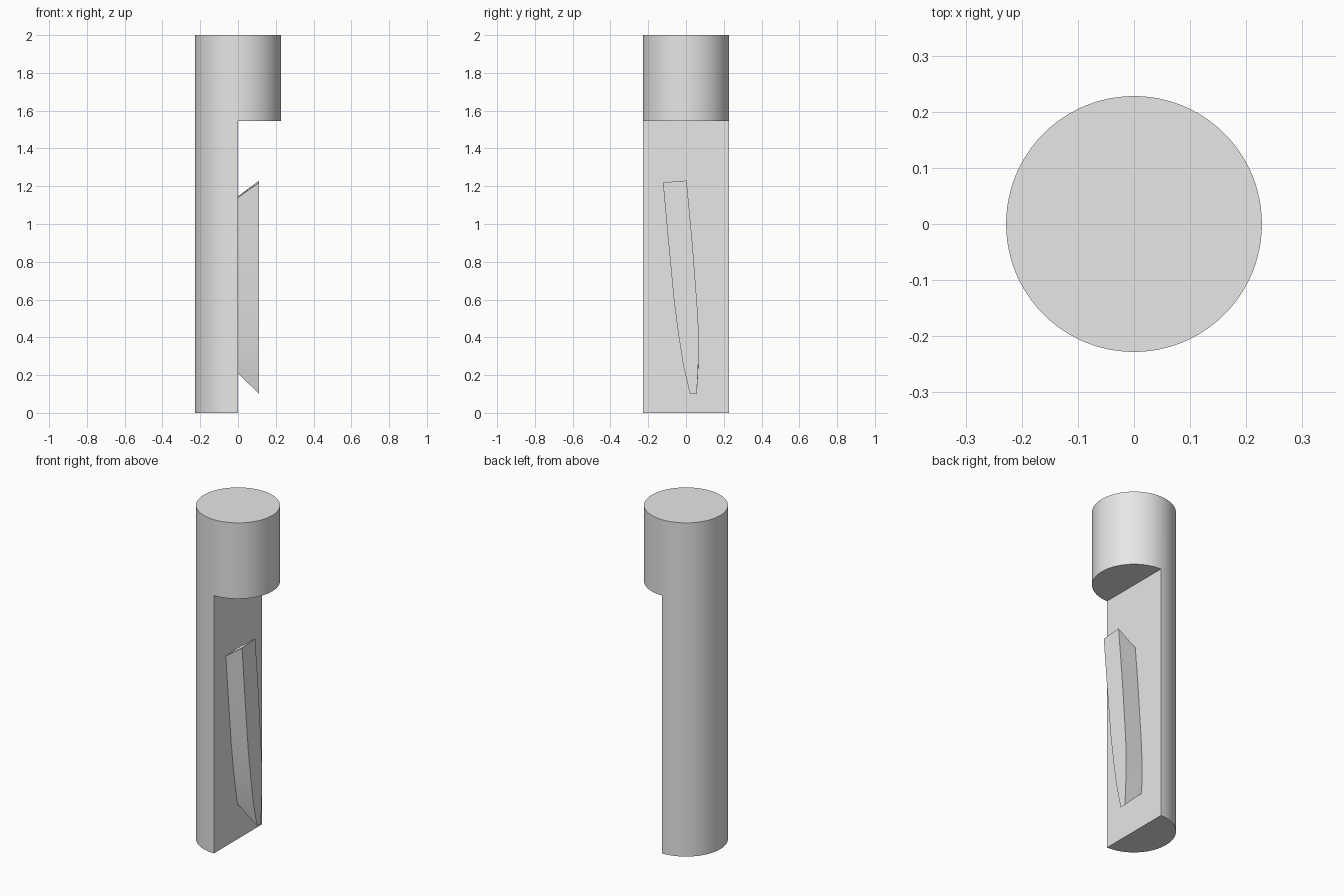
import bpy, bmesh, math

cube = bpy.data.objects.get("Cube")
if cube:
    bpy.data.objects.remove(cube, do_unlink=True)

RADIUS, HEIGHT, LEDGE_Z, SIDES = 0.228, 2.0, 1.545, 96

# Single grey material
grey = bpy.data.materials.new("plain_grey")
grey.use_nodes = True
grey.diffuse_color = (0.8, 0.8, 0.8, 1)
grey.node_tree.nodes["Principled BSDF"].inputs["Base Color"].default_value = (0.8, 0.8, 0.8, 1)


def finish(bm, name):
    """Turn a bmesh into a shaded object with the grey material."""
    bmesh.ops.recalc_face_normals(bm, faces=bm.faces)
    mesh = bpy.data.meshes.new(name)
    bm.to_mesh(mesh)
    bm.free()
    mesh.materials.append(grey)
    obj = bpy.data.objects.new(name, mesh)
    bpy.context.collection.objects.link(obj)
    bpy.ops.object.select_all(action='DESELECT')
    obj.select_set(True)
    bpy.context.view_layer.objects.active = obj
    bpy.ops.object.shade_smooth_by_angle(angle=math.radians(30))
    return obj


def ring(bm, z, count):
    """Points around the rod, starting at the back and passing through -x."""
    angles = [math.pi / 2 + 2 * math.pi * i / SIDES for i in range(count)]
    return [bm.verts.new((RADIUS * math.cos(a), RADIUS * math.sin(a), z)) for a in angles]


# Rod: full round head above a half-round shaft
bm = bmesh.new()
half = SIDES // 2
bottom = ring(bm, 0, half + 1)
middle = ring(bm, LEDGE_Z, SIDES)
top = ring(bm, HEIGHT, SIDES)
for i in range(SIDES):
    j = (i + 1) % SIDES
    bm.faces.new((middle[i], middle[j], top[j], top[i]))
for i in range(half):
    bm.faces.new((bottom[i], bottom[i + 1], middle[i + 1], middle[i]))
bm.faces.new(top)
bm.faces.new(bottom)
bm.faces.new((bottom[0], bottom[half], middle[half], middle[0]))   # flat wall
bm.faces.new(middle[half:] + middle[:1])                           # ledge under head
finish(bm, "notched_rod")

# Fin: curved tapering blade on the flat wall, with sloped ends (y, z points)
FIN_X = 0.112
front_side = [(-0.093, 0.9), (-0.063, 0.585), (-0.038, 0.4), (-0.014, 0.25)]
back_side = [(0.067, 0.3), (0.068, 0.42), (0.058, 0.585), (0.034, 0.9)]
outer = [(-0.122, 1.22)] + front_side + [(0.021, 0.1), (0.057, 0.1)] + back_side + [(0.003, 1.23)]
inner = [(-0.115, 1.14)] + front_side + [(-0.004, 0.21), (0.064, 0.21)] + back_side + [(0.011, 1.147)]

bm = bmesh.new()
outer_verts = [bm.verts.new((FIN_X, y, z)) for y, z in outer]
inner_verts = [bm.verts.new((0, y, z)) for y, z in inner]
for i in range(len(outer)):
    j = (i + 1) % len(outer)
    bm.faces.new((outer_verts[i], outer_verts[j], inner_verts[j], inner_verts[i]))
bm.faces.new(outer_verts)
finish(bm, "curved_fin")
